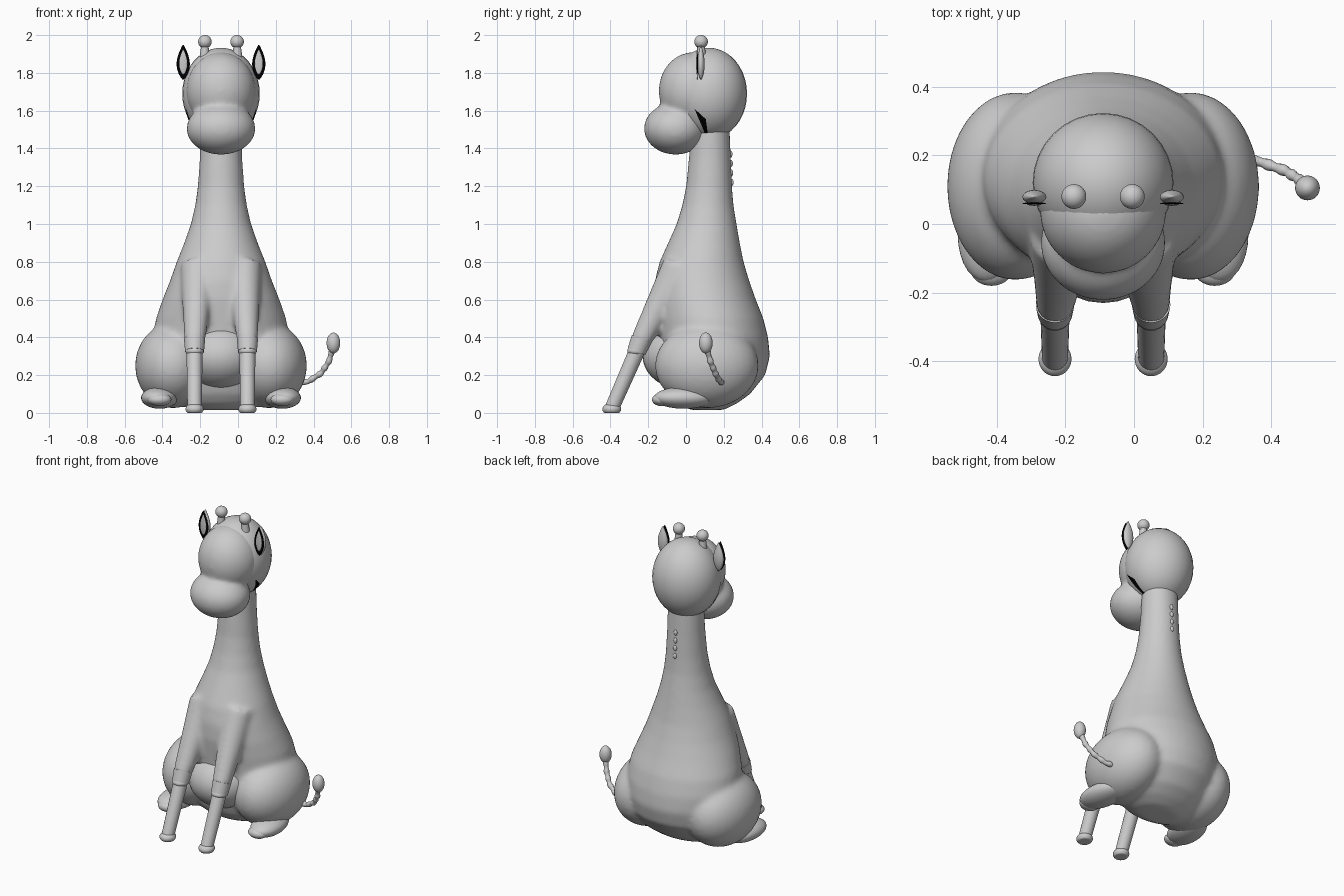
import bpy, bmesh, math
from mathutils import Vector, Matrix

cube = bpy.data.objects.get("Cube")
if cube:
    bpy.data.objects.remove(cube)

CX = -0.09  # centre plane of the animal; the tail swings out to +x


def material(name, value):
    m = bpy.data.materials.new(name)
    m.use_nodes = True
    m.diffuse_color = (value, value, value, 1)
    m.node_tree.nodes["Principled BSDF"].inputs["Base Color"].default_value = m.diffuse_color
    return m


GREY = material("light grey", 0.6)
BLACK = material("black", 0.0)


def finish(name, bm, mat=GREY, blend=0, voxel=0.014):
    """Turn a bmesh into a smooth object, optionally fusing its parts."""
    bmesh.ops.recalc_face_normals(bm, faces=bm.faces)
    for f in bm.faces:
        f.smooth = True
    me = bpy.data.meshes.new(name)
    bm.to_mesh(me)
    bm.free()
    me.materials.append(mat)
    ob = bpy.data.objects.new(name, me)
    bpy.context.collection.objects.link(ob)
    if blend:
        r = ob.modifiers.new("fuse", "REMESH")
        r.mode, r.voxel_size, r.use_smooth_shade = "VOXEL", voxel, True
        s = ob.modifiers.new("soften", "SMOOTH")
        s.factor, s.iterations = 0.5, blend
    return ob


def ball(bm, loc, radii, turn=0.0):
    mat = (Matrix.Translation((CX + loc[0], loc[1], loc[2]))
           @ Matrix.Rotation(turn, 4, "Z") @ Matrix.Diagonal((*radii, 1)))
    bmesh.ops.create_uvsphere(bm, u_segments=32, v_segments=20, radius=1, matrix=mat)


def tube(bm, a, b, r1, r2):
    """Tapered capped cylinder from a to b."""
    a, b = Vector((CX + a[0], *a[1:])), Vector((CX + b[0], *b[1:]))
    rot = (b - a).to_track_quat("Z", "Y").to_matrix().to_4x4()
    bmesh.ops.create_cone(bm, cap_ends=True, segments=28, radius1=r1, radius2=r2,
                          depth=(b - a).length,
                          matrix=Matrix.Translation((a + b) / 2) @ rot)


def loft(bm, rows, n=40):
    """Stack of ellipses: height, half width, front y, back y."""
    rings = []
    for z, w, y0, y1 in rows:
        rings.append([bm.verts.new((CX + w * math.cos(t), (y0 + y1) / 2 + (y1 - y0) / 2 * math.sin(t), z))
                      for t in (math.tau * i / n for i in range(n))])
    for p, q in zip(rings, rings[1:]):
        for i in range(n):
            bm.faces.new((p[i], p[(i + 1) % n], q[(i + 1) % n], q[i]))
    bm.faces.new(rings[0])
    bm.faces.new(rings[-1])


# Body: neck and trunk fused with haunches, belly and upper front legs
bm = bmesh.new()
loft(bm, [(0.015, 0.14, 0.02, 0.2), (0.05, 0.24, -0.04, 0.27), (0.1, 0.29, -0.08, 0.34),
          (0.2, 0.33, -0.12, 0.42), (0.3, 0.35, -0.14, 0.445), (0.4, 0.36, -0.15, 0.435),
          (0.5, 0.345, -0.16, 0.41), (0.6, 0.31, -0.17, 0.37), (0.7, 0.27, -0.165, 0.335),
          (0.8, 0.235, -0.14, 0.305), (0.9, 0.195, -0.095, 0.285), (1.0, 0.16, -0.05, 0.268),
          (1.1, 0.137, -0.02, 0.252), (1.2, 0.123, 0.0, 0.244), (1.35, 0.113, 0.015, 0.238),
          (1.55, 0.108, 0.03, 0.23)])
for s in (-1, 1):
    ball(bm, (s * 0.255, 0.11, 0.25), (0.2, 0.275, 0.225))
    tube(bm, (s * 0.12, -0.03, 0.78), (s * 0.14, -0.245, 0.37), 0.095, 0.055)
finish("body", bm, blend=12)

bm = bmesh.new()
ball(bm, (0, 0.02, 0.3), (0.22, 0.25, 0.185))
finish("belly", bm)

for s, side in ((-1, "right"), (1, "left")):
    # Front leg: cuff, shin and hoof
    bm = bmesh.new()
    tube(bm, (s * 0.14, -0.235, 0.39), (s * 0.14, -0.262, 0.325), 0.056, 0.05)
    ball(bm, (s * 0.14, -0.262, 0.328), (0.049, 0.049, 0.03))
    cuff = finish(side + "_leg_cuff", bm)
    bm = bmesh.new()
    tube(bm, (s * 0.14, -0.25, 0.35), (s * 0.14, -0.39, 0.03), 0.043, 0.038)
    shin = finish(side + "_front_shin", bm)
    bm = bmesh.new()
    ball(bm, (s * 0.14, -0.393, 0.02), (0.048, 0.05, 0.032))
    for v in bm.verts:
        v.co.z = max(v.co.z, 0)
    hoof = finish(side + "_front_hoof", bm)

    # Hind foot with a rounded toe
    bm = bmesh.new()
    ball(bm, (s * 0.325, -0.01, 0.08), (0.097, 0.16, 0.058), s * 0.12)
    finish(side + "_hind_foot", bm)
    bm = bmesh.new()
    ball(bm, (s * 0.325, -0.13, 0.07), (0.062, 0.05, 0.034))
    finish(side + "_hind_toe", bm)

    # Horn: stalk and knob
    bm = bmesh.new()
    tube(bm, (s * 0.088, 0.08, 1.86), (s * 0.085, 0.08, 1.95), 0.028, 0.019)
    ball(bm, (s * 0.085, 0.08, 1.965), (0.036, 0.036, 0.035))
    finish(side + "_horn", bm)

    # Ear: pointed leaf, dark rim plate and pale inner leaf
    for part, scale, depth, y, mat in (("ear", 1, 0.02, 0.079, GREY),
                                       ("ear_rim", 1, 0.003, 0.06, BLACK),
                                       ("inner_ear", 0.62, 0.008, 0.058, GREY)):
        bm = bmesh.new()
        rows = []
        for i in range(15):
            t = 0.02 + 0.96 * i / 14
            w = math.sin(math.pi * t ** 0.85) ** 0.9 * scale
            rows.append((1.857 + (t - 0.5) * 0.19 * (scale + 0.1 * (scale < 1)),
                         0.035 * w, y - depth * w, y + depth * w))
        loft(bm, rows, 20)
        bmesh.ops.translate(bm, verts=bm.verts, vec=(s * 0.2, 0, 0))
        finish(side + "_" + part, bm, mat)

    # Dark cheek gap: thin patch lying on the skull
    bm = bmesh.new()
    grid = []
    for i in range(7):
        t = i / 6
        row = []
        for j in range(4):
            u = j / 3
            y = (0.045 + 0.055 * t) * (1 - u) + (0.105 + 0.01 * t) * u
            z = (1.61 - 0.13 * t) * (1 - u) + (1.555 - 0.075 * t) * u
            k = 1 - ((y - 0.12) / 0.2) ** 2 - ((z - 1.69) / 0.24) ** 2
            row.append(bm.verts.new((CX + s * (0.205 * math.sqrt(max(k, 0)) + 0.005), y, z)))
        grid.append(row)
    for p, q in zip(grid, grid[1:]):
        for j in range(3):
            bm.faces.new((p[j], p[j + 1], q[j + 1], q[j]))
    finish(side + "_cheek_gap", bm, BLACK)

# Head: round skull, then face and muzzle blended together
bm = bmesh.new()
ball(bm, (0, 0.12, 1.69), (0.205, 0.203, 0.243))
finish("skull", bm)
bm = bmesh.new()
ball(bm, (0, 0.04, 1.705), (0.185, 0.185, 0.205))
ball(bm, (0, -0.055, 1.505), (0.183, 0.168, 0.138))
finish("face", bm, blend=14, voxel=0.012)

# Mane beads down the back of the neck
bm = bmesh.new()
for i in range(4):
    ball(bm, (0, 0.236 + 0.002 * i, 1.37 - 0.05 * i), (0.012, 0.01, 0.018))
finish("mane_beads", bm)

# Tail: knotted cord with a tuft
keys = [Vector(p) for p in ((0.28, 0.2, 0.16), (0.37, 0.18, 0.165),
                            (0.44, 0.155, 0.21), (0.48, 0.13, 0.27), (0.505, 0.108, 0.35))]
cu = bpy.data.curves.new("tail", "CURVE")
cu.dimensions, cu.bevel_depth, cu.bevel_resolution = "3D", 0.015, 4
sp = cu.splines.new("POLY")
N = 48
sp.points.add(N)
for i in range(N + 1):
    f = i / N * (len(keys) - 1)
    k = min(int(f), len(keys) - 2)
    p = keys[k].lerp(keys[k + 1], f - k)
    sp.points[i].co = (*p, 1)
    sp.points[i].radius = 1 + 0.14 * math.sin(i * 0.9)
sp.use_smooth = True
cu.materials.append(GREY)
bpy.context.collection.objects.link(bpy.data.objects.new("tail", cu))
bm = bmesh.new()
ball(bm, (0.505 - CX, 0.105, 0.37), (0.036, 0.036, 0.055))
finish("tail_tuft", bm)

# Keep crisp edges on the capped parts
bpy.ops.object.select_all(action="DESELECT")
for ob in bpy.context.collection.objects:
    if ob.type == "MESH" and any(w in ob.name for w in ("cuff", "hoof", "shin", "horn")):
        ob.select_set(True)
        bpy.context.view_layer.objects.active = ob
bpy.ops.object.shade_smooth_by_angle(angle=math.radians(40))
